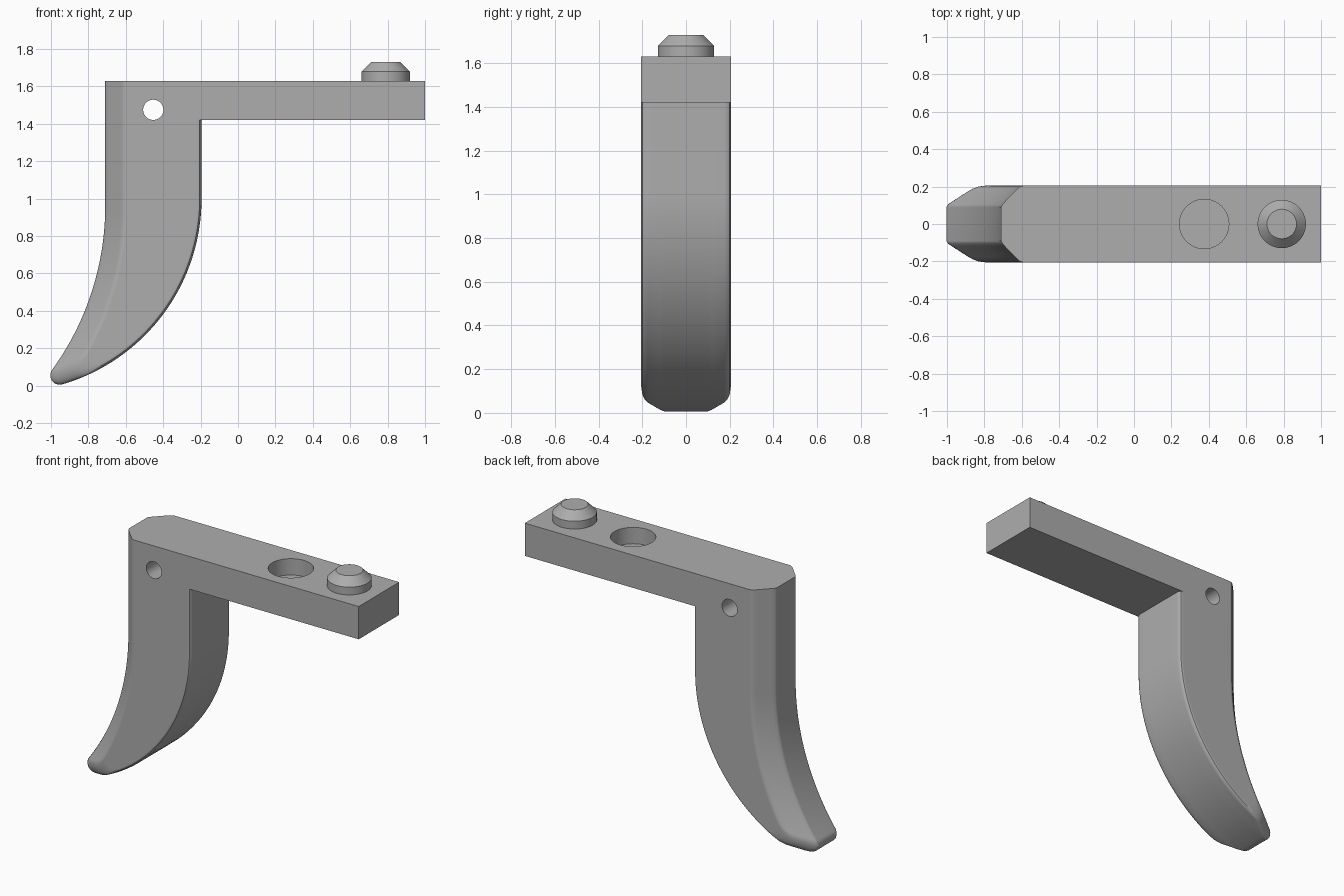
import bpy, bmesh, math
from mathutils import Vector

cube = bpy.data.objects.get("Cube")
if cube:
    bpy.data.objects.remove(cube)

grey = bpy.data.materials.new("plain grey")
grey.use_nodes = True
colour = (0.42, 0.42, 0.42, 1)
grey.diffuse_color = colour
grey.node_tree.nodes["Principled BSDF"].inputs["Base Color"].default_value = colour

TOP, UNDER, HALF = 1.63, 1.42, 0.205
BACK_X, FRONT_X = -0.71, -0.195
BACK_R, FRONT_R, TIP_R = 1.49, 1.034, 0.05
BACK_C = Vector((BACK_X - BACK_R, 0.96))
FRONT_C = Vector((FRONT_X - FRONT_R, 1.0))


def arc(centre, radius, start, end, steps):
    return [centre + radius * Vector((math.cos(a), math.sin(a)))
            for a in (start + (end - start) * i / steps for i in range(steps + 1))]


def heading(v):
    return math.atan2(v.y, v.x)


def outline(back_inset, front_inset):
    """Side outline of arm and hooked leg, with its two curved edges inset."""
    rb, rf = BACK_R + back_inset, FRONT_R - front_inset
    # centre of the tip circle that touches both curves
    a, b = rb + TIP_R, rf - TIP_R
    span = FRONT_C - BACK_C
    d = span.length
    along = (a * a - b * b + d * d) / (2 * d)
    side = math.sqrt(a * a - along * along)
    u = span / d
    tip = BACK_C + u * along + Vector((u.y, -u.x)) * side
    a_back, a_front = heading(tip - BACK_C), heading(tip - FRONT_C)
    pts = [Vector((BACK_X + back_inset, TOP)), Vector((1, TOP)),
           Vector((1, UNDER)), Vector((FRONT_X - front_inset, UNDER))]
    pts += arc(FRONT_C, rf, 0, a_front, 40)
    pts += arc(tip, TIP_R, a_front, a_back - math.pi, 12)[1:-1]
    pts += arc(BACK_C, rb, a_back, 0, 40)
    return pts


def finish(name, bm):
    bmesh.ops.recalc_face_normals(bm, faces=bm.faces)
    mesh = bpy.data.meshes.new(name)
    bm.to_mesh(mesh)
    bm.free()
    obj = bpy.data.objects.new(name, mesh)
    bpy.context.collection.objects.link(obj)
    mesh.materials.append(grey)
    return obj


def activate(obj):
    bpy.ops.object.select_all(action='DESELECT')
    obj.select_set(True)
    bpy.context.view_layer.objects.active = obj


def smooth(obj):
    activate(obj)
    bpy.ops.object.shade_smooth_by_angle(angle=math.radians(30))
    mod = obj.modifiers.new("even shading", 'WEIGHTED_NORMAL')
    mod.keep_sharp = True


# Arm and hooked leg: outlines stacked across the width (y, back inset, front inset)
half = [(0.09, 0, 0), (0.105, 0.006, 0), (0.12, 0.02, 0), (0.175, 0.073, 0),
        (0.19, 0.088, 0.003), (0.2, 0.101, 0.01), (HALF, 0.118, 0.022)]
slices = [(-y, b, f) for y, b, f in reversed(half)] + half
bm = bmesh.new()
rings = [[bm.verts.new((p.x, y, p.y)) for p in outline(b, f)] for y, b, f in slices]
for r, s in zip(rings, rings[1:]):
    for i in range(len(r)):
        j = (i + 1) % len(r)
        bm.faces.new((r[i], r[j], s[j], s[i]))
bm.faces.new(rings[0])
bm.faces.new(rings[-1])
body = finish("arm_and_hooked_leg", bm)


# Holes: pin hole through the leg, round blind socket in the arm
def cut(radius, depth, location, rotation):
    bpy.ops.mesh.primitive_cylinder_add(vertices=64, radius=radius, depth=depth,
                                        location=location, rotation=rotation)
    cutter = bpy.context.object
    cutter.hide_render = True
    cutter.data.materials.append(grey)
    mod = body.modifiers.new("hole", 'BOOLEAN')
    mod.operation, mod.solver, mod.object = 'DIFFERENCE', 'EXACT', cutter
    activate(body)
    bpy.ops.object.modifier_apply(modifier=mod.name)
    bpy.data.objects.remove(cutter)


cut(0.054, 1, (-0.453, 0, 1.475), (math.pi / 2, 0, 0))
cut(0.132, 0.21, (0.375, 0, TOP), (0, 0, 0))
smooth(body)

# Tapered round stud on the end of the arm
bm = bmesh.new()
levels = [(0.129, TOP - 0.01), (0.129, 1.68), (0.079, 1.73)]
rings = [[bm.verts.new((0.79 + r * math.cos(t), r * math.sin(t), z))
          for t in (math.tau * i / 64 for i in range(64))] for r, z in levels]
for r, s in zip(rings, rings[1:]):
    for i in range(64):
        j = (i + 1) % 64
        bm.faces.new((r[i], r[j], s[j], s[i]))
bm.faces.new(rings[0])
bm.faces.new(rings[-1])
smooth(finish("tapered_stud", bm))
